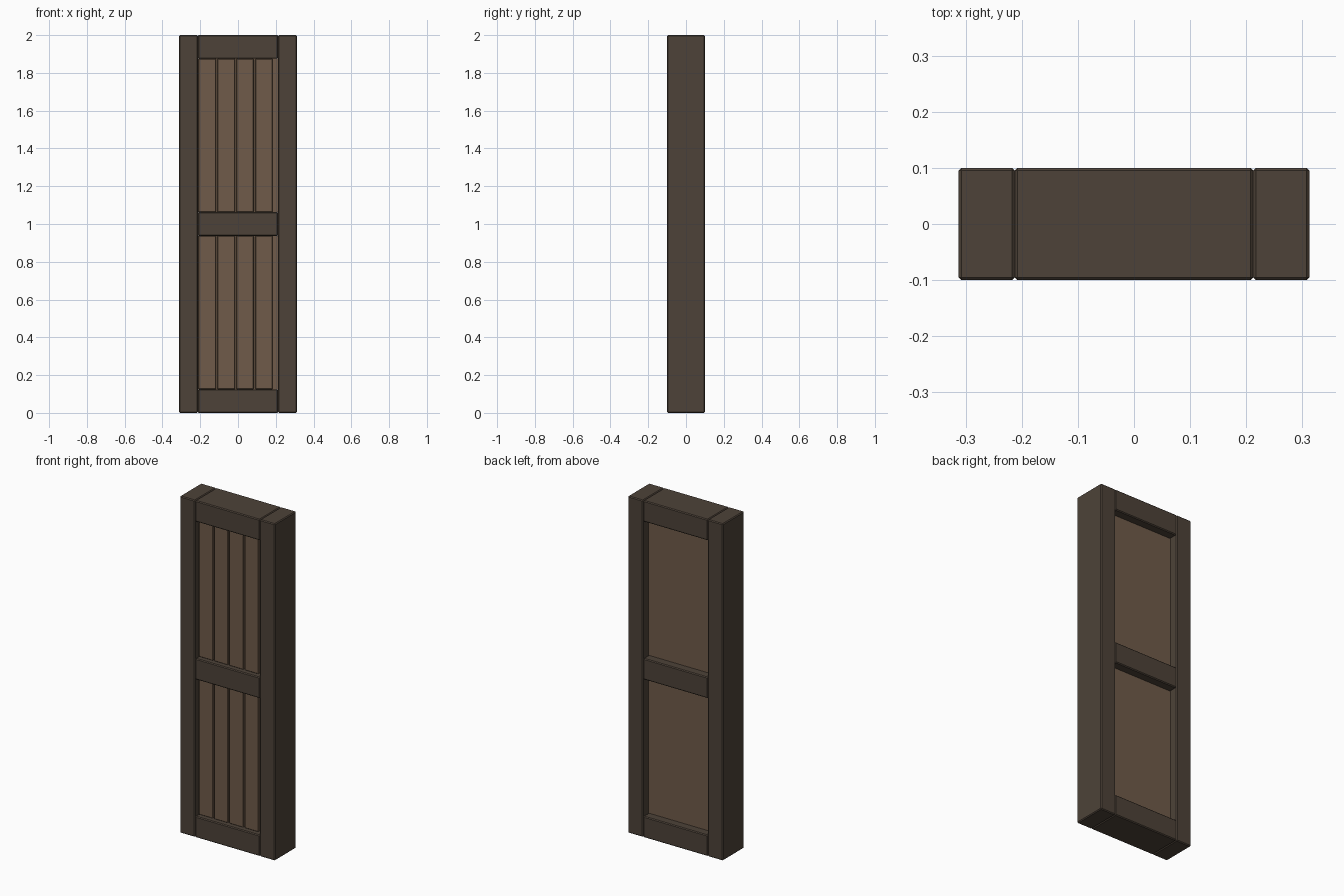
import bpy

if "Cube" in bpy.data.objects:
    bpy.data.objects.remove(bpy.data.objects["Cube"])


def material(name, rgb):
    m = bpy.data.materials.new(name)
    m.diffuse_color = (*rgb, 1)
    m.use_nodes = True
    m.node_tree.nodes["Principled BSDF"].inputs["Base Color"].default_value = m.diffuse_color
    return m


frame_mat = material("dark_wood", (0.075, 0.055, 0.04))
panel_mat = material("brown_wood", (0.16, 0.105, 0.067))


def box(name, lo, hi, mat, bevel=0):
    """Axis-aligned box from corner lo to corner hi, with chamfered edges."""
    centre = [(a + b) / 2 for a, b in zip(lo, hi)]
    bpy.ops.mesh.primitive_cube_add(size=1, location=centre)
    ob = bpy.context.object
    ob.name = name
    ob.scale = [b - a for a, b in zip(lo, hi)]
    bpy.ops.object.transform_apply(location=False, rotation=False, scale=True)
    if bevel:
        mod = ob.modifiers.new("chamfer", 'BEVEL')
        mod.width = bevel
        mod.segments = 1
    ob.data.materials.append(mat)
    return ob


OUT, IN, D = 0.3125, 0.2125, 0.1

# Upright stiles
box("left_stile", (-OUT, -D, 0), (-IN, D, 2), frame_mat, 0.005)
box("right_stile", (IN, -D, 0), (OUT, D, 2), frame_mat, 0.005)

# Cross rails
for name, z0, z1 in (("bottom_rail", 0, 0.125),
                     ("middle_rail", 0.9375, 1.0625),
                     ("top_rail", 1.875, 2)):
    box(name, (-IN, -D, z0), (IN, D, z1), frame_mat, 0.005)

# Backing panels and the vertical boards in front of them
for label, z0, z1 in (("lower", 0.125, 0.9375), ("upper", 1.0625, 1.875)):
    box(label + "_panel", (-IN, -0.05, z0), (IN, 0.05, z1), panel_mat)
    for i in range(4):
        x = -0.1625 + 0.1 * i
        box(f"{label}_board_{i + 1}", (x - 0.046, -0.07, z0),
            (x + 0.046, -0.045, z1), panel_mat, 0.003)
